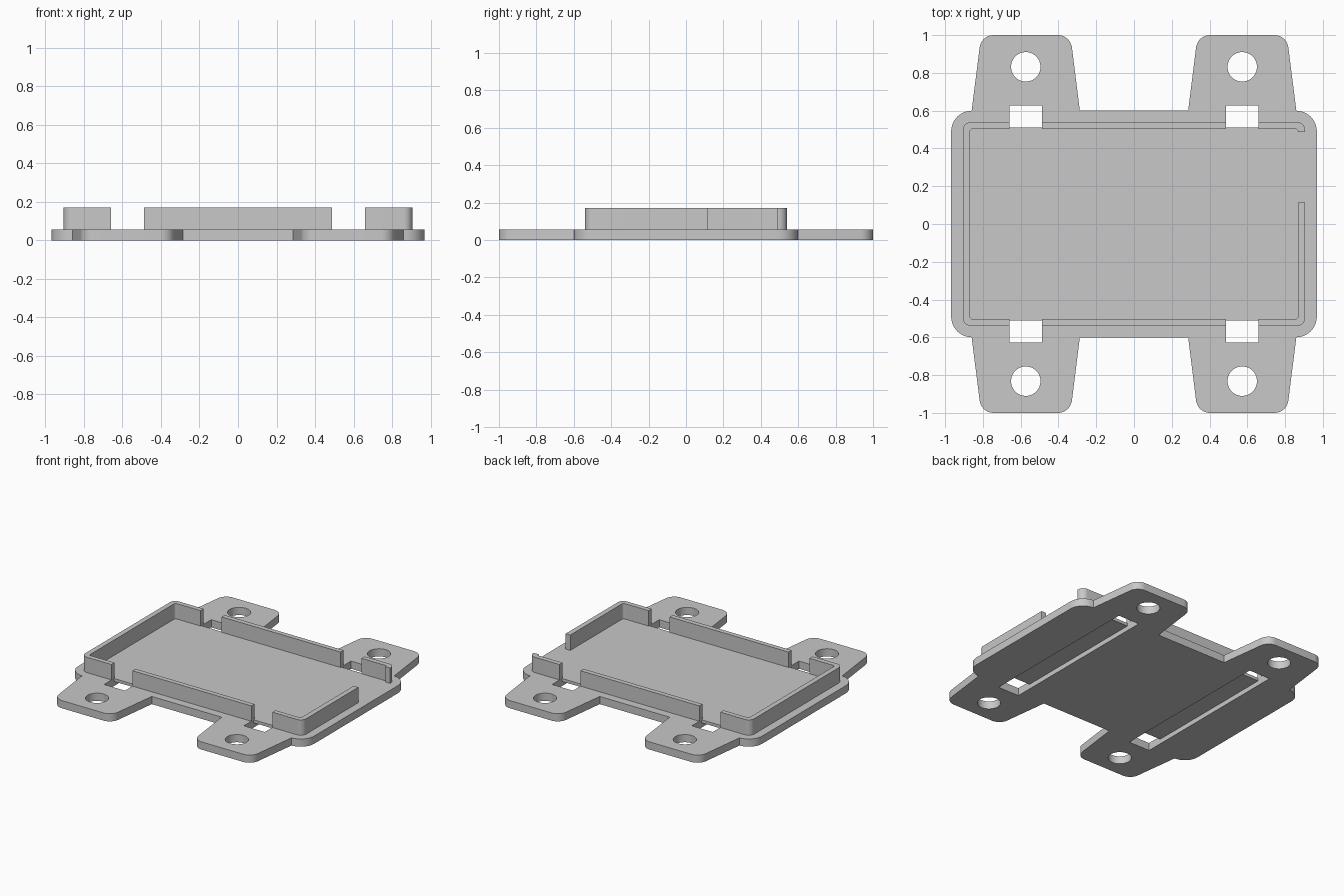
import bpy, bmesh, math
from mathutils import Vector

cube = bpy.data.objects.get("Cube")
if cube:
    bpy.data.objects.remove(cube, do_unlink=True)

BASE_TOP, WALL_TOP = 0.057, 0.171
SLOT_X, SLOT_HALF = 0.573, 0.086
SLOT_IN, SLOT_OUT = 0.512, 0.628
GROOVE_TOP = 0.035

grey = bpy.data.materials.new("plain grey")
grey.use_nodes = True
colour = (0.58, 0.58, 0.58, 1)
grey.diffuse_color = colour
grey.node_tree.nodes["Principled BSDF"].inputs["Base Color"].default_value = colour


def fillet(points, radii, steps=10):
    """Round the corners of an outline; a radius of 0 keeps a corner sharp."""
    result = []
    for i, (point, r) in enumerate(zip(points, radii)):
        p = Vector(point)
        if r == 0:
            result.append(p)
            continue
        a = (Vector(points[i - 1]) - p).normalized()
        b = (Vector(points[(i + 1) % len(points)]) - p).normalized()
        half = a.angle(b) / 2
        centre = p + (a + b).normalized() * r / math.sin(half)
        start = (p + a * r / math.tan(half) - centre).normalized()
        end = (p + b * r / math.tan(half) - centre).normalized()
        result += [centre + start.slerp(end, k / steps) * r for k in range(steps + 1)]
    return result


def prism(name, outline, z0, z1):
    bm = bmesh.new()
    face = bm.faces.new([bm.verts.new((p[0], p[1], z0)) for p in outline])
    moved = bmesh.ops.extrude_face_region(bm, geom=[face])["geom"]
    verts = [v for v in moved if isinstance(v, bmesh.types.BMVert)]
    bmesh.ops.translate(bm, verts=verts, vec=(0, 0, z1 - z0))
    bmesh.ops.recalc_face_normals(bm, faces=bm.faces)
    mesh = bpy.data.meshes.new(name)
    bm.to_mesh(mesh)
    bm.free()
    mesh.materials.append(grey)
    obj = bpy.data.objects.new(name, mesh)
    bpy.context.collection.objects.link(obj)
    return obj


def rect(x0, x1, y0, y1):
    return [(x0, y0), (x1, y0), (x1, y1), (x0, y1)]


def combine(target, other, operation):
    """Apply one boolean and discard the helper."""
    other.hide_render = True
    mod = target.modifiers.new("shape", "BOOLEAN")
    mod.operation, mod.solver, mod.object = operation, "EXACT", other
    bpy.context.view_layer.objects.active = target
    bpy.ops.object.modifier_apply(modifier=mod.name)
    bpy.data.objects.remove(other, do_unlink=True)


# Base plate with rounded corners
base = prism("base_plate", fillet(rect(-0.968, 0.968, -0.6, 0.6), [0.11] * 4), 0, BASE_TOP)

# Four tapered mounting tabs
for sx in (-1, 1):
    for sy in (-1, 1):
        cx = sx * SLOT_X
        tab = [(cx - 0.299, sy * 0.5), (cx + 0.299, sy * 0.5),
               (cx + 0.236, sy), (cx - 0.236, sy)]
        combine(base, prism("mounting_tab", fillet(tab, [0, 0, 0.075, 0.075]), 0, BASE_TOP), "UNION")

# Strap grooves underneath, with slots and screw holes going through
for sx in (-1, 1):
    cx = sx * SLOT_X
    x0, x1 = cx - SLOT_HALF, cx + SLOT_HALF
    combine(base, prism("groove_cutter", rect(x0, x1, -SLOT_OUT, SLOT_OUT), -0.1, GROOVE_TOP), "DIFFERENCE")
    for sy in (-1, 1):
        ys = sorted((sy * SLOT_IN, sy * SLOT_OUT))
        combine(base, prism("slot_cutter", rect(x0, x1, *ys), -0.1, 0.3), "DIFFERENCE")
        ring = [(cx + 0.078 * math.cos(k * math.tau / 48),
                 sy * 0.832 + 0.078 * math.sin(k * math.tau / 48)) for k in range(48)]
        combine(base, prism("screw_cutter", ring, -0.1, 0.3), "DIFFERENCE")

# Rim wall: a rounded frame
wall = prism("rim_wall", fillet(rect(-0.906, 0.906, -0.54, 0.54), [0.045] * 4), BASE_TOP, WALL_TOP)
inner = fillet(rect(-0.868, 0.868, -0.504, 0.504), [0.015] * 4)
combine(wall, prism("rim_cutter", inner, -0.1, 0.4), "DIFFERENCE")

# Openings in the rim above the slots and on the left side
for sx in (-1, 1):
    cx = sx * SLOT_X
    gap = rect(cx - SLOT_HALF, cx + SLOT_HALF, -0.7, 0.7)
    combine(wall, prism("gap_cutter", gap, -0.1, 0.4), "DIFFERENCE")
combine(wall, prism("side_cutter", rect(0.8, 1.1, 0.115, 0.487), -0.1, 0.4), "DIFFERENCE")

# Smooth the rounded corners, keep the edges sharp
for obj in (base, wall):
    bpy.ops.object.select_all(action="DESELECT")
    obj.select_set(True)
    bpy.context.view_layer.objects.active = obj
    bpy.ops.object.shade_smooth_by_angle(angle=math.radians(30))
